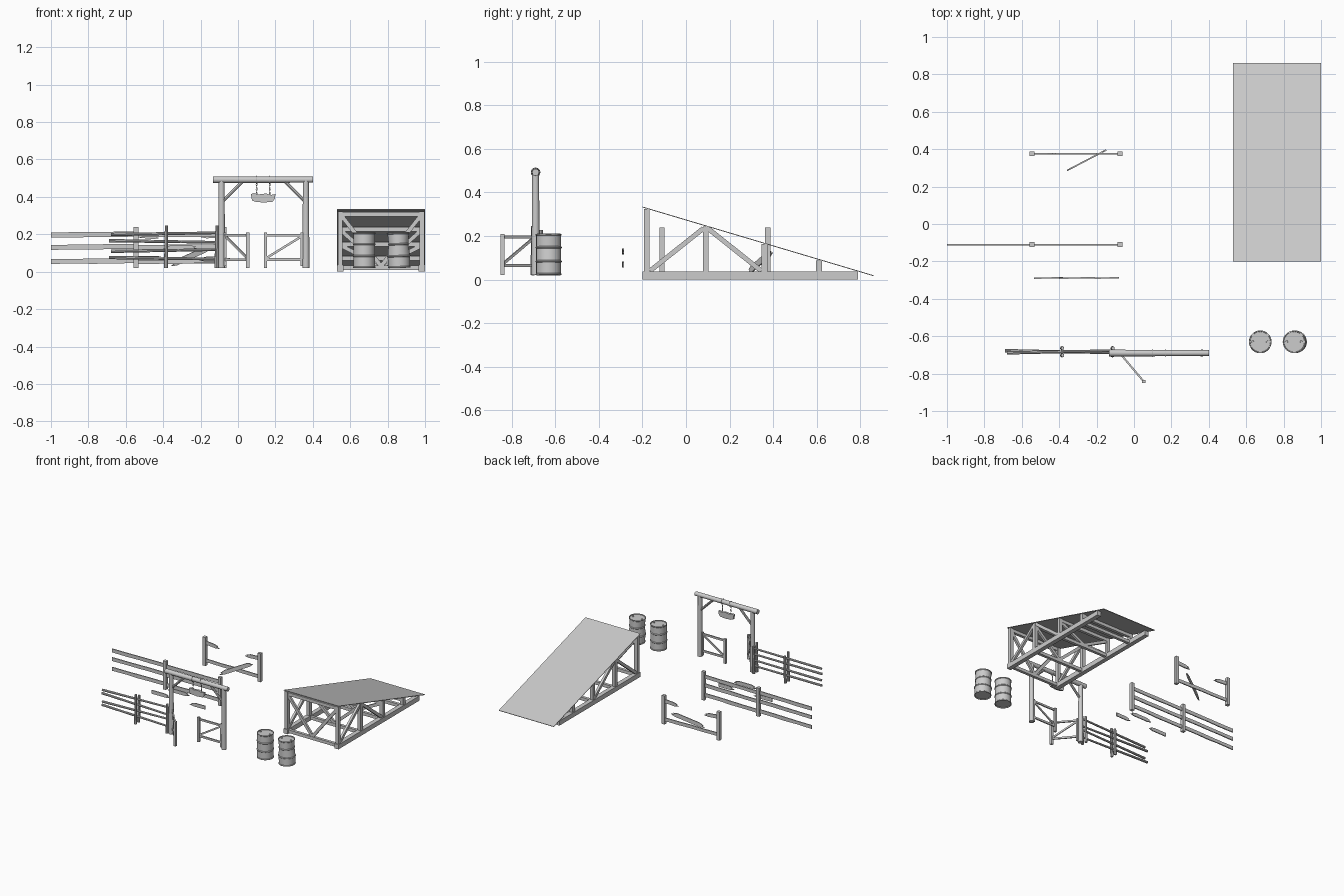
import bpy, bmesh, math, random
from mathutils import Vector, Matrix

if "Cube" in bpy.data.objects:
    bpy.data.objects.remove(bpy.data.objects["Cube"])

random.seed(4)


def finish(bm, name, smooth=False):
    bmesh.ops.recalc_face_normals(bm, faces=bm.faces)
    me = bpy.data.meshes.new(name)
    bm.to_mesh(me)
    bm.free()
    ob = bpy.data.objects.new(name, me)
    bpy.context.collection.objects.link(ob)
    if smooth:
        bpy.ops.object.select_all(action='DESELECT')
        ob.select_set(True)
        bpy.context.view_layer.objects.active = ob
        bpy.ops.object.shade_smooth_by_angle(angle=math.radians(40))
    return ob


def frame(a, b):
    """Length, and matrix with X along a->b, Y sideways, Z upward."""
    a, b = Vector(a), Vector(b)
    u = (b - a).normalized()
    ref = Vector((0, 0, 1)) if abs(u.z) < 0.99 else Vector((1, 0, 0))
    s = ref.cross(u).normalized()
    v = u.cross(s)
    m = Matrix((u, s, v)).transposed().to_4x4()
    m.translation = a
    return (b - a).length, m


def plank(name, a, b, t, h, jag_a=False, jag_b=False, wobble=0.0):
    """Board from a to b, t thick sideways, h high, with optional splintered ends."""
    L, m = frame(a, b)
    r = lambda: random.uniform(-wobble, wobble)
    k = min(0.045, L * 0.35)
    steps = [(-.5, .3), (-.2, 1.0), (0.0, .45), (.2, .7), (.5, 0.0)]
    pts = [(k * (1 - d), f * h) for f, d in reversed(steps)] if jag_a else [(0, h / 2), (0, -h / 2)]
    mids = [L * f for f in (.3, .5, .7)] if wobble else []
    pts += [(x, -h / 2 + r()) for x in mids]
    pts += [(L - k * (1 - d), f * h) for f, d in steps] if jag_b else [(L, -h / 2), (L, h / 2)]
    pts += [(x, h / 2 + r()) for x in reversed(mids)]
    bm = bmesh.new()
    f = bm.faces.new([bm.verts.new((x, -t / 2, z)) for x, z in pts])
    ext = bmesh.ops.extrude_face_region(bm, geom=[f])['geom']
    bmesh.ops.translate(bm, vec=(0, t, 0), verts=[g for g in ext if isinstance(g, bmesh.types.BMVert)])
    bm.transform(m)
    return finish(bm, name)


def log(name, a, b, r1, r2, n=12):
    L, m = frame(a, b)
    bm = bmesh.new()
    bmesh.ops.create_cone(bm, cap_ends=True, segments=n, radius1=r1, radius2=r2, depth=L)
    bm.transform(m @ Matrix.Translation((L / 2, 0, 0)) @ Matrix.Rotation(math.pi / 2, 4, 'Y'))
    return finish(bm, name, True)


def ring(name, loc, R, r, rot=None, stretch=1.0, n=16):
    bm = bmesh.new()
    rows = [[bm.verts.new(((R + r * math.cos(q)) * math.cos(p), (R + r * math.cos(q)) * math.sin(p) * stretch,
                           r * math.sin(q))) for q in [k * math.tau / 6 for k in range(6)]]
            for p in [i * math.tau / n for i in range(n)]]
    for i in range(n):
        for k in range(6):
            j, l = (i + 1) % n, (k + 1) % 6
            bm.faces.new((rows[i][k], rows[j][k], rows[j][l], rows[i][l]))
    bm.transform(Matrix.Translation(loc) @ (rot or Matrix()))
    return finish(bm, name, True)


# Ramp: thin deck on a timber truss
def deck_z(y):
    return 0.335 - (y + 0.2) * 0.315 / 1.06


deck = plank("ramp_deck", (0.765, -0.2, 0.333), (0.765, 0.86, 0.018), 0.47, 0.004)
frames_y = (-0.18, 0.09, 0.36, 0.61)
W = 0.026
for x in (0.547, 0.983):
    plank("ramp_base_beam", (x, -0.2, 0.018), (x, 0.79, 0.018), 0.034, 0.036)
    for y in frames_y:
        plank("ramp_post", (x, y, 0.03), (x, y, deck_z(y) - 0.006), W, W)
    for y0, y1 in ((-0.165, 0.08), (0.345, 0.10)):
        plank("ramp_side_brace", (x, y0, 0.04), (x, y1, 0.235), 0.018, 0.022)
for i, y in enumerate(frames_y):
    zt = deck_z(y) - 0.022
    plank("ramp_top_crossbeam", (0.547, y, zt), (0.983, y, zt), 0.022, 0.024)
    plank("ramp_bottom_crossbeam", (0.547, y, 0.02), (0.983, y, 0.02), 0.022, 0.024)
    if i < 3:
        for x in (0.555, 0.975):
            plank("ramp_cross_brace", (x, y, zt - 0.01), (0.765, y, 0.03), 0.016, 0.022)


# Steel barrels: lathed profile with rolled rims and ribs, small bungs on the lid
def barrel(x, y, tilt, dent):
    R = 0.058
    prof = [(0, .006), (R - .004, .006), (R - .003, 0), (R + .002, .001), (R + .002, .006), (R - .001, .009)]
    for z in (.063, .127):
        prof += [(R - .001, z - .005), (R + .003, z - .001), (R + .003, z + .001), (R - .001, z + .005)]
    prof += [(R - .001, .181), (R + .002, .184), (R + .002, .189), (R - .003, .19), (R - .004, .184), (0, .184)]
    bm = bmesh.new()
    vs = [bm.verts.new((r, 0, z)) for r, z in prof]
    es = [bm.edges.new(p) for p in zip(vs, vs[1:])]
    bmesh.ops.spin(bm, geom=vs + es, cent=(0, 0, 0), axis=(0, 0, 1), angle=math.tau, steps=28)
    bmesh.ops.remove_doubles(bm, verts=bm.verts, dist=1e-5)
    for v in bm.verts:
        v.co.x += dent * math.sin(v.co.z * 35) * (v.co.x / R)
    for bx in (-.04, .038):
        bmesh.ops.create_cone(bm, cap_ends=True, segments=10, radius1=.007, radius2=.006, depth=.006,
                              matrix=Matrix.Translation((bx, 0, .186)))
    bm.transform(Matrix.Translation((x, y, 0.02)) @ Matrix.Rotation(tilt, 4, 'Y'))
    finish(bm, "barrel", True)


barrel(0.675, -0.63, 0.0, 0.0)
barrel(0.862, -0.63, -0.03, 0.004)

# Gate frame: two tapered posts, log lintel, corner struts
GY = -0.69
for x, side in ((-0.088, 1), (0.363, -1)):
    log("gate_post", (x, GY, 0.02), (x, GY, 0.49), 0.019, 0.016)
    log("gate_strut", (x + side * .01, GY, 0.38), (x + side * .115, GY, 0.485), 0.009, 0.009, 8)
log("gate_lintel", (-0.134, GY, 0.492), (0.40, GY, 0.492), 0.018, 0.016)

# Hanging blank board on chains
sign = [(.068, .415), (.075, .38), (.095, .373), (.14, .37), (.185, .374), (.197, .39), (.2, .415),
        (.175, .41), (.15, .418), (.11, .413), (.085, .42)]
bm = bmesh.new()
f = bm.faces.new([bm.verts.new((x, GY - .008, z)) for x, z in sign])
ext = bmesh.ops.extrude_face_region(bm, geom=[f])['geom']
bmesh.ops.translate(bm, vec=(0, .016, 0), verts=[g for g in ext if isinstance(g, bmesh.types.BMVert)])
finish(bm, "hanging_board")
RX, RZ = Matrix.Rotation(math.pi / 2, 4, 'X'), Matrix.Rotation(math.pi / 2, 4, 'Z')
for x in (0.10, 0.17):
    ring("chain_loop", (x, GY, 0.492), 0.020, 0.002, Matrix.Rotation(math.pi / 2, 4, 'Y'))
    for i in range(5):
        ring("chain_link", (x, GY, 0.416 + i * 0.013), 0.004, 0.0013, (RZ if i % 2 else Matrix()) @ RX, 2.0, 10)


# Gate leaves: hinge stile, free stile, two rails, one diagonal
def leaf(hinge, free):
    h, f = Vector(hinge), Vector(free)
    up = lambda p, z: Vector((p[0], p[1], z))
    plank("gate_leaf_stile", up(f, .02), up(f, .21), .018, .018)
    plank("gate_leaf_stile", up(h, .03), up(h, .21), .014, .014)
    for z in (.065, .195):
        plank("gate_leaf_rail", up(h, z), up(f, z), .01, .014, wobble=.001)
    plank("gate_leaf_diagonal", up(h, .19), up(f, .07), .008, .012)


leaf((-0.068, -0.70), (0.052, -0.842))
leaf((0.342, GY), (0.147, GY))

# Pole fence beside the gate: paired posts clamping four thin rails
for x in (-0.385, -0.115):
    for y in (-0.664, -0.702):
        log("pole_fence_post", (x, y, 0.02), (x + .003, y, 0.245 - (y + .7) * .5), 0.011, 0.009, 8)
for i, z in enumerate((.07, .115, .16, .205)):
    d = .006 * (-1) ** i
    log("pole_fence_rail", (-0.69 + .012 * (i % 2), -0.683 + d, z + d), (-0.10, -0.683 - d, z - d / 2), .009, .007, 8)

# Plank fence: whole section
PX = (-0.545, -0.075)
for y in (-0.11, 0.375):
    for x in PX:
        plank("plank_fence_post", (x, y, 0.02), (x, y, 0.24), .025, .025)
for z in (.055, .13, .197):
    for x0, x1 in ((-1.0, PX[0]), PX):
        plank("plank_fence_rail", (x0, -0.11, z), (x1, -0.11, z + .004), .008, .027, wobble=.002)

# Plank fence: broken section
plank("broken_fence_low_rail", (PX[0], .375, .06), (PX[1], .375, .055), .008, .025, wobble=.002)
plank("broken_fence_stub", (PX[0], .375, .197), (-0.42, .375, .185), .008, .027, jag_b=True)
plank("broken_fence_stub", (-0.20, .375, .19), (PX[1], .375, .197), .008, .027, jag_a=True)
plank("fallen_plank", (-0.36, .285, .035), (-0.15, .395, .13), .008, .03, True, True)

# Loose splintered boards
for x0, x1, z, ja, jb in ((-0.535, -0.38, .07, False, True), (-0.40, -0.21, .128, True, True),
                          (-0.21, -0.08, .068, True, False)):
    plank("splintered_board", (x0, -0.29, z), (x1, -0.287, z), .007, .027, ja, jb)
